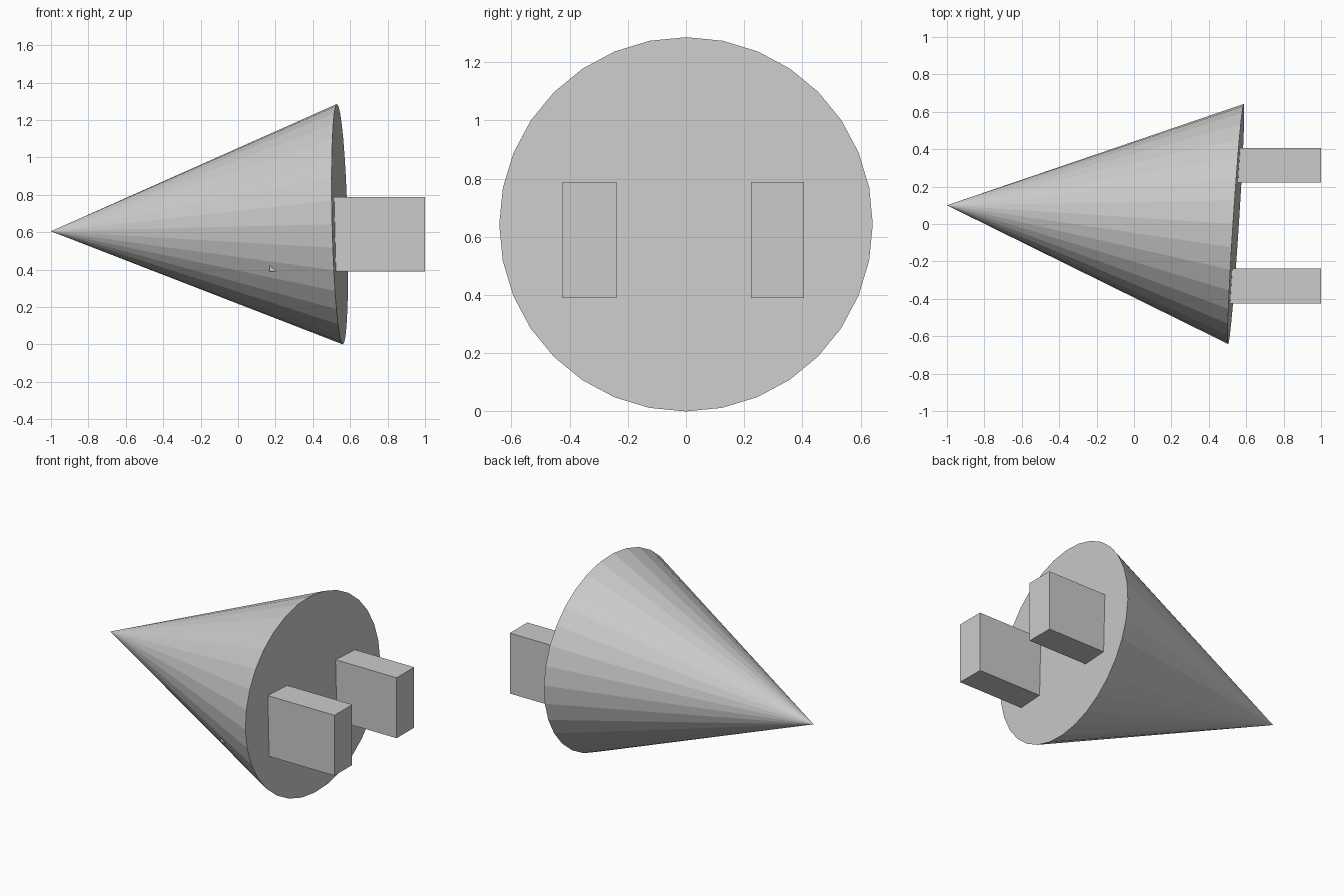
import bpy
from mathutils import Vector

if "Cube" in bpy.data.objects:
    bpy.data.objects.remove(bpy.data.objects["Cube"])

# Main cone: tip on the left, slightly tilted base disc on the right
tip = Vector((-1.0, 0.1, 0.605))
base = Vector((0.545, 0.0, 0.643))
axis = tip - base
bpy.ops.mesh.primitive_cone_add(vertices=32, radius1=0.643, radius2=0, depth=axis.length,
                                location=(tip + base) / 2)
cone = bpy.context.object
cone.name = "cone_body"
cone.rotation_mode = 'QUATERNION'
cone.rotation_quaternion = axis.to_track_quat('Z', 'Y')


def block(name, lo, hi):
    lo, hi = Vector(lo), Vector(hi)
    bpy.ops.mesh.primitive_cube_add(size=1, location=(lo + hi) / 2)
    ob = bpy.context.object
    ob.name = name
    ob.scale = hi - lo


# Two rear blocks, sunk into the cone
for name, y0, y1 in (("block_front", -0.424, -0.239), ("block_back", 0.223, 0.406)):
    block(name, (0.168, y0, 0.39), (1.0, y1, 0.788))
